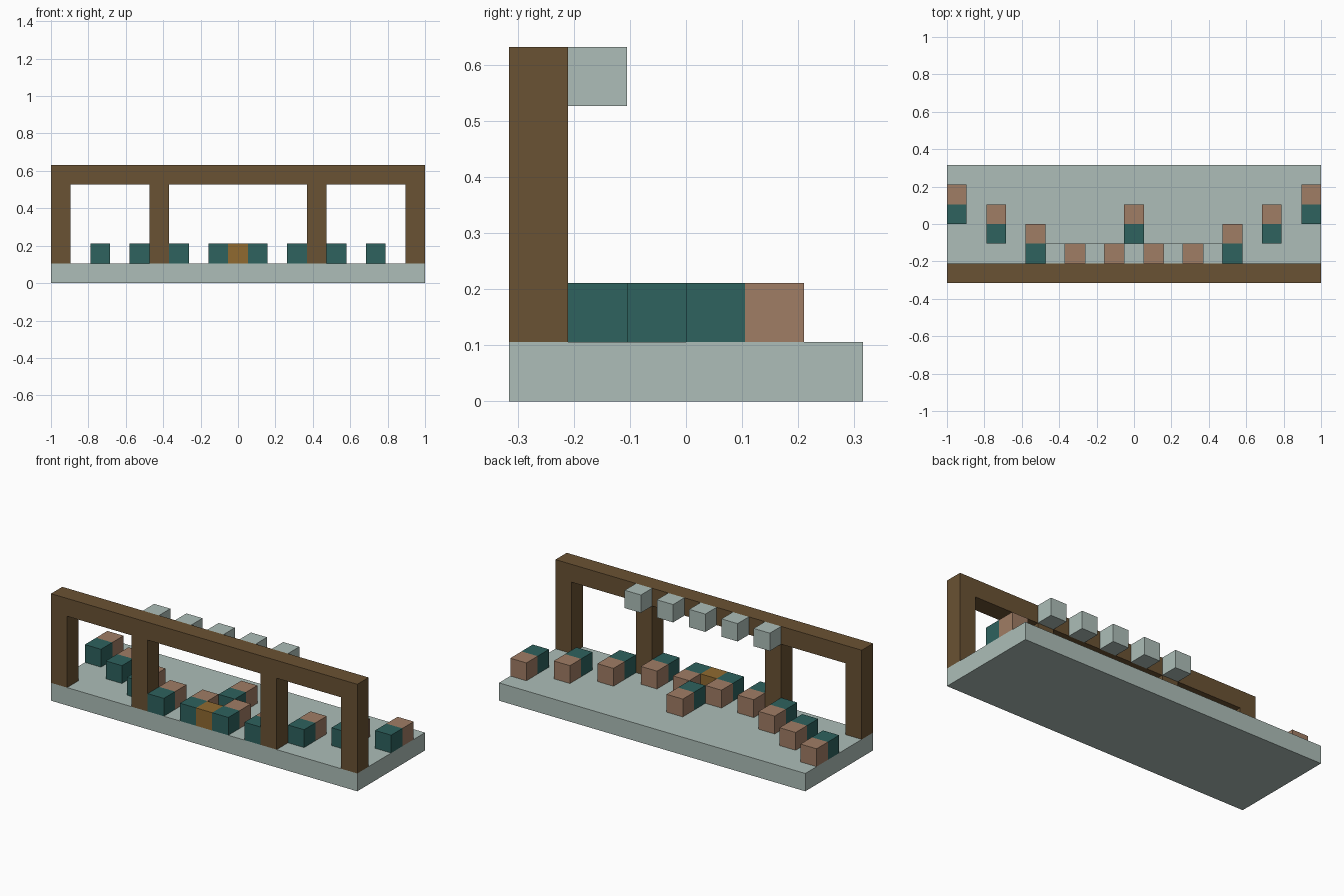
import bpy
import bmesh

if "Cube" in bpy.data.objects:
    bpy.data.objects.remove(bpy.data.objects["Cube"], do_unlink=True)

COLS, ROWS = 19, 6
U = 2 / COLS  # one block


def material(name, hex_code):
    def linear(c):
        return c / 12.92 if c <= 0.04045 else ((c + 0.055) / 1.055) ** 2.4
    rgb = [linear(int(hex_code[i:i + 2], 16) / 255) for i in (0, 2, 4)]
    mat = bpy.data.materials.new(name)
    mat.use_nodes = True
    mat.diffuse_color = (*rgb, 1)
    mat.node_tree.nodes["Principled BSDF"].inputs["Base Color"].default_value = (*rgb, 1)
    return mat


def place(col, row, level):
    """Grid corner to model position."""
    return ((col - COLS / 2) * U, (row - ROWS / 2) * U, level * U)


def extrude_profile(name, profile, row, depth, mat):
    """Closed outline of (column, level) points, extruded towards the back."""
    bm = bmesh.new()
    face = bm.faces.new([bm.verts.new(place(c, row, z)) for c, z in profile])
    new = bmesh.ops.extrude_face_region(bm, geom=[face])["geom"]
    verts = [v for v in new if isinstance(v, bmesh.types.BMVert)]
    bmesh.ops.translate(bm, verts=verts, vec=(0, depth * U, 0))
    bmesh.ops.recalc_face_normals(bm, faces=bm.faces)
    mesh = bpy.data.meshes.new(name)
    bm.to_mesh(mesh)
    bm.free()
    mesh.materials.append(mat)
    obj = bpy.data.objects.new(name, mesh)
    bpy.context.collection.objects.link(obj)
    return obj


def block(name, col, row, level, mat, width=1, depth=1):
    outline = [(col, level), (col + width, level),
               (col + width, level + 1), (col, level + 1)]
    return extrude_profile(name, outline, row, depth, mat)


stone = material("pale grey green", "ADBEB8")
wood = material("dark brown wood", "6A5233")
teal = material("deep teal", "2E625E")
tan = material("warm tan", "A07D65")
gold = material("golden brown", "906A30")

# Floor slab
block("floor", 0, 0, 0, stone, COLS, ROWS)

# Front frame: four posts under one beam, as a single outline
posts = (0, 5, 13, 18)
outline = [(0, 6)]
for p in posts:
    outline += [(p, 5), (p, 1), (p + 1, 1), (p + 1, 5)]
outline += [(COLS, 6)]
# the outer posts run straight up into the beam ends
outline = [pt for pt in outline if pt not in ((0, 5), (COLS, 5))]
extrude_profile("front_frame", outline, 0, 1, wood)

# Teal blocks, each with a tan block behind it: (distance from centre, row)
for offset, row in ((0, 2), (1, 0), (3, 0), (5, 1), (7, 2), (9, 3)):
    for side in ((1, -1) if offset else (1,)):
        col = 9 + side * offset
        tag = "middle" if not offset else f"{'left' if side > 0 else 'right'}_{offset}"
        block(f"desk_{tag}", col, row, 1, teal)
        block(f"seat_{tag}", col, row + 1, 1, tan)

# Centre block at the front
block("centre_block", 9, 0, 1, gold)

# Row of blocks fixed behind the beam
for i, col in enumerate(range(5, 14, 2)):
    block(f"hanging_block_{i + 1}", col, 1, 5, stone)
